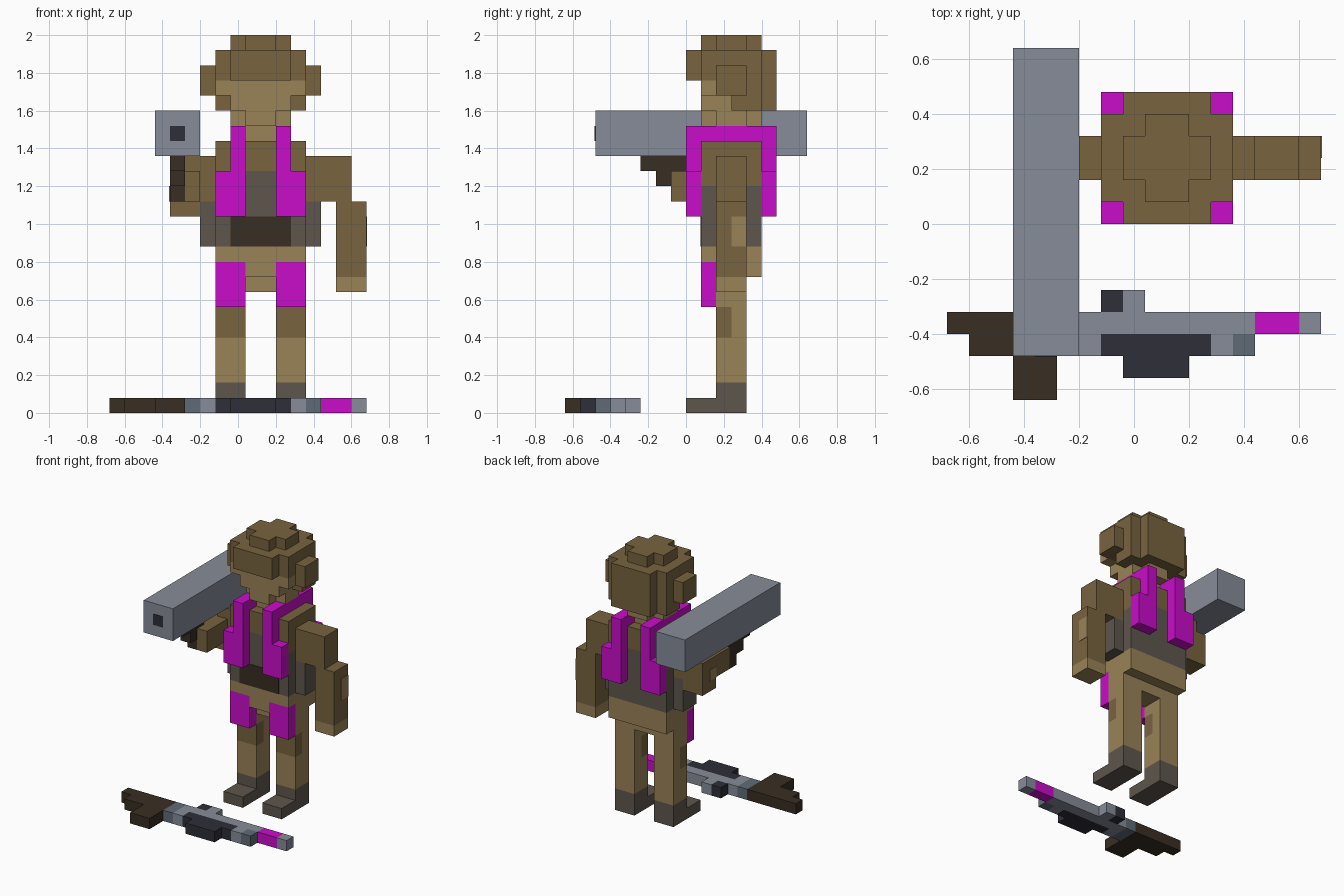
import bpy
import bmesh
from mathutils import Vector

if "Cube" in bpy.data.objects:
    bpy.data.objects.remove(bpy.data.objects["Cube"], do_unlink=True)

UNIT = 0.08                        # edge of one block
ORIGIN = Vector((0.12, 0.24, 0))   # middle of the body on the ground
THIN = 0.05                        # painted plate thickness, in blocks


def material(name, hex_code):
    rgb = [int(hex_code[i:i + 2], 16) / 255 for i in (0, 2, 4)]
    linear = [((c + 0.055) / 1.055) ** 2.4 if c > 0.04 else c / 12.92 for c in rgb]
    mat = bpy.data.materials.new(name)
    mat.use_nodes = True
    mat.diffuse_color = (*linear, 1)
    mat.node_tree.nodes["Principled BSDF"].inputs["Base Color"].default_value = (*linear, 1)
    return mat


brown = material("brown cloth", "78633f")
tan = material("tan skin", "9a8358")
magenta = material("magenta padding", "ca0cca")
grey = material("warm grey", "5e564d")
wood = material("dark wood", "392e23")
steel = material("light steel", "868c98")
dull_steel = material("dull steel", "606b76")
black = material("gunmetal black", "2e2e38")


def part(name, mat, *boxes, mirror=False):
    """One object made of boxes, each given as x, y and z ranges in blocks."""
    boxes = list(boxes)
    if mirror:
        boxes += [((-x[1], -x[0]), y, z) for x, y, z in boxes]
    bm = bmesh.new()
    for spans in boxes:
        low = Vector([s[0] for s in spans])
        size = Vector([s[1] for s in spans]) - low
        for v in bmesh.ops.create_cube(bm, size=1)["verts"]:
            corner = v.co + Vector((0.5, 0.5, 0.5))
            v.co = ORIGIN + UNIT * (low + corner * size)
    mesh = bpy.data.meshes.new(name)
    bm.to_mesh(mesh)
    bm.free()
    mesh.materials.append(mat)
    bpy.context.collection.objects.link(bpy.data.objects.new(name, mesh))


# Spans shared by many parts
deep, core = (-2, 2), (-1, 1)
wide, limb = (-3, 3), (1, 3)

# Legs
part("boots", grey, (limb, (-3, 1), (0, 1)), (limb, core, (1, 2)), mirror=True)
part("legs", tan, (limb, core, (2, 5)), (limb, (0, 1), (5, 7)),
     (limb, core, (7, 9)), mirror=True)
part("knees", brown, (limb, (-1, 0), (5, 7)), mirror=True)
part("thigh_pads", magenta, (limb, (-2, -1), (7, 10)), mirror=True)

# Torso
part("hips", tan, (wide, (-1, 2), (9, 11)), (wide, (-2, -1), (10, 11)),
     (core, (-2, -1), (9, 10)), (core, core, (8, 9)))
part("waist", grey, (wide, deep, (11, 15)), (core, deep, (15, 16)))
part("belt", wood, (deep, (-2 - THIN, -2), (11, 13)))
part("side_pouches", grey, ((3, 4), core, (11, 14)), mirror=True)
part("chest", brown, (wide, deep, (16, 18)))
part("chest_sides", brown, (limb, deep, (15, 16)), mirror=True)

# Padded vest
for side, y in (("front", (-3, -2)), ("back", (2, 3))):
    part("vest_" + side, magenta, (limb, y, (13, 16)), ((1, 2), y, (16, 18)), mirror=True)
part("shoulder_straps", magenta, ((1, 2), (-3, 3), (18, 19)), mirror=True)

# Left arm, hanging
part("left_arm", brown, ((3, 6), core, (14, 17)), ((5, 7), core, (9, 14)))
part("left_hand", tan, ((5, 7), core, (8, 9)))
part("left_elbow_patch", tan, ((7, 7 + THIN), (0, 1), (11, 13)))

# Right arm, bent forward to the launcher
part("right_upper_arm", brown, ((-5, -3), core, (14, 17)))
part("right_forearm", brown, ((-6, -4), core, (13, 14)), ((-6, -5), core, (14, 16)),
     ((-6, -4), (-3, -1), (14, 16)), ((-5, -4), (-4, -3), (14, 16)))
part("right_elbow_patch", tan, ((-6 - THIN, -6), (-1, 0), (14, 15)))

# Launcher
part("launcher_tube", steel, ((-7, -4), (-9, 5), (17, 20)))
part("launcher_bore", black, ((-6, -5), (-9 - THIN, -9), (18, 19)))
part("launcher_grip", wood, ((-6, -5), (-6, -3), (16, 17)),
     ((-6, -5), (-5, -4), (15, 16)), ((-6, -5), (-4, -3), (14, 16)))

# Head
part("neck", tan, (core, core, (18, 19)))
part("chin", tan, (deep, core, (19, 20)), (core, deep, (19, 20)))
part("face", tan, (deep, (-2, 0), (20, 21)), (wide, (-2, -1), (21, 22)))
part("hair", brown, (wide, (0, 2), (20, 21)), (wide, (-1, 2), (21, 22)),
     (wide, deep, (22, 24)), (deep, (2, 3), (20, 24)), (deep, (-3, -2), (22, 24)))
part("hair_top", brown, (deep, core, (24, 25)), (core, deep, (24, 25)))
part("hair_puffs", brown, ((3, 4), core, (21, 23)), mirror=True)

# Rifle lying on the ground
flat, barrel, under = (0, 1), (-8, -7), (-9, -8)
part("rifle_stock", wood, ((-10, -5), barrel, flat), ((-9, -5), under, flat),
     ((-7, -5), (-11, -9), flat))
part("rifle_body", steel, ((-4, 4), barrel, flat), ((-4, -3), under, flat),
     ((2, 3), under, flat), ((-2, -1), (-7, -6), flat))
part("rifle_fittings", dull_steel, ((-5, -4), (-9, -7), flat), ((3, 4), under, flat))
part("rifle_handguard", black, ((-3, 2), under, flat), ((-2, 1), (-10, -9), flat))
part("rifle_sight", black, ((-3, -2), (-7, -6), flat))
part("rifle_band", magenta, ((4, 6), barrel, flat))
part("rifle_muzzle", steel, ((6, 7), barrel, flat))
